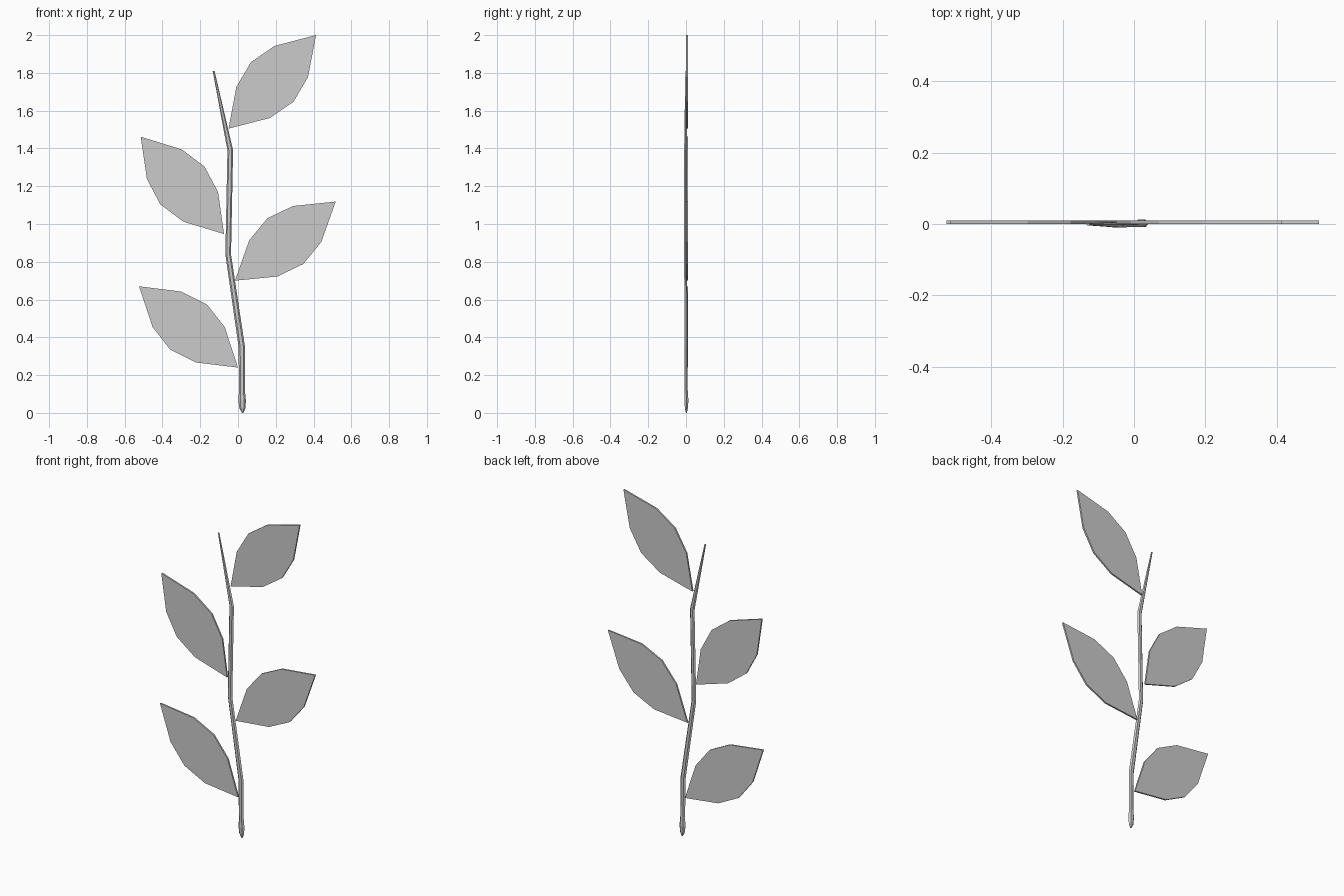
import bpy, bmesh
from math import cos, sin, pi, atan2
from mathutils import Vector

if "Cube" in bpy.data.objects:
    bpy.data.objects.remove(bpy.data.objects["Cube"])


def make_object(name, bm):
    bmesh.ops.recalc_face_normals(bm, faces=bm.faces)
    mesh = bpy.data.meshes.new(name)
    bm.to_mesh(mesh)
    bm.free()
    ob = bpy.data.objects.new(name, mesh)
    bpy.context.collection.objects.link(ob)
    return ob


def tube(name, rings, sides=6):
    """Faceted tube through horizontal rings: x, y, z, x radius, y radius."""
    bm = bmesh.new()
    loops = [[bm.verts.new((x + rx * cos(2 * pi * i / sides),
                            y + ry * sin(2 * pi * i / sides), z))
              for i in range(sides)] for x, y, z, rx, ry in rings]
    for a, b in zip(loops, loops[1:]):
        for i in range(sides):
            j = (i + 1) % sides
            bm.faces.new((a[i], a[j], b[j], b[i]))
    bm.faces.new(loops[0])
    bm.faces.new(loops[-1])
    return make_object(name, bm)


# Half outline of a leaf: distance along the midrib, half width
LEAF = [(0.19, 0.121), (0.339, 0.154), (0.486, 0.121)]
LENGTH, THICK = 0.678, 0.01


def leaf(name, base, tip):
    outline = [(0, 0)] + LEAF + [(LENGTH, 0)] + [(s, -w) for s, w in reversed(LEAF)]
    a = atan2(tip[1] - base[1], tip[0] - base[0])
    bm = bmesh.new()
    face = bm.faces.new([bm.verts.new((base[0] + s * cos(a) - w * sin(a), 0,
                                       base[1] + s * sin(a) + w * cos(a)))
                         for s, w in outline])
    ext = bmesh.ops.extrude_face_region(bm, geom=[face], use_keep_orig=True)
    moved = [g for g in ext["geom"] if isinstance(g, bmesh.types.BMVert)]
    bmesh.ops.translate(bm, verts=moved, vec=Vector((0, THICK, 0)))
    make_object(name, bm)


# Bent, tapering stem
tube("stem", [(0.022, 0.001, 0.06, 0.016, 0.009),
              (0.02, 0.0, 0.35, 0.017, 0.009),
              (-0.052, -0.002, 0.84, 0.015, 0.009),
              (-0.041, -0.002, 1.39, 0.015, 0.009),
              (-0.129, -0.001, 1.81, 0.005, 0.003)])

# Swollen foot of the stem
tube("stem_foot", [(0.025, 0.002, 0.0, 0.004, 0.003),
                   (0.023, 0.002, 0.025, 0.016, 0.009),
                   (0.022, 0.002, 0.065, 0.02, 0.0125),
                   (0.021, 0.002, 0.115, 0.016, 0.009),
                   (0.021, 0.002, 0.14, 0.005, 0.003)])

# Alternating leaves
leaf("leaf_lower_left", (0.0, 0.24), (-0.524, 0.67))
leaf("leaf_lower_right", (-0.016, 0.70), (0.519, 1.12))
leaf("leaf_upper_left", (-0.074, 0.947), (-0.516, 1.463))
leaf("leaf_upper_right", (-0.05, 1.505), (0.413, 2.0))
